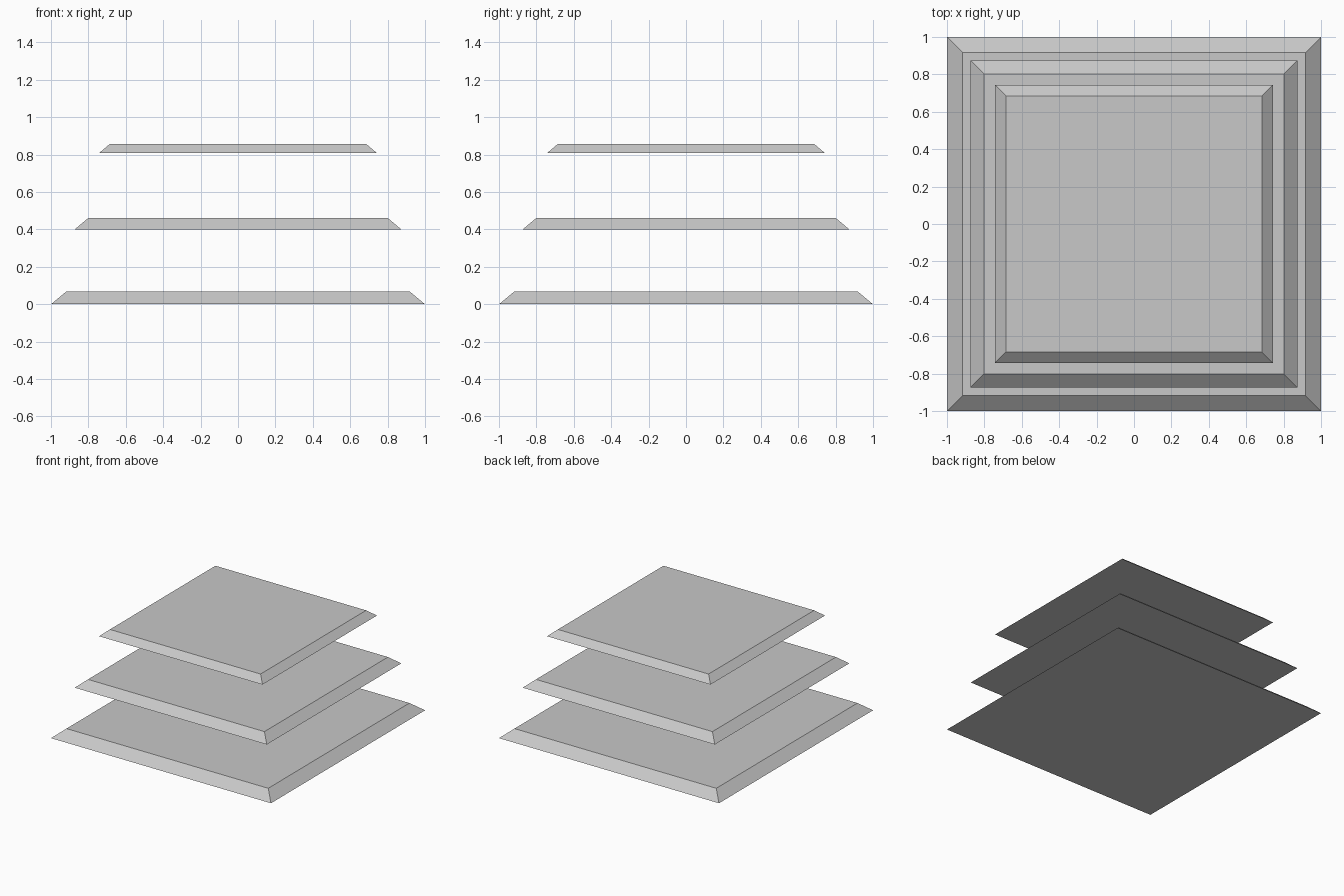
import bpy
import bmesh

cube = bpy.data.objects.get("Cube")
if cube:
    bpy.data.objects.remove(cube, do_unlink=True)

# Single plain grey
grey = bpy.data.materials.new("light_grey")
grey.use_nodes = True
colour = (0.58, 0.58, 0.58, 1)
grey.diffuse_color = colour
grey.node_tree.nodes["Principled BSDF"].inputs["Base Color"].default_value = colour


def add_slab(name, base_half, top_half, z_low, z_high):
    """Square slab whose four sides slope inward to a smaller top."""
    bm = bmesh.new()
    bmesh.ops.create_cube(bm, size=2)
    for v in bm.verts:
        upper = v.co.z > 0
        half = top_half if upper else base_half
        v.co.x *= half
        v.co.y *= half
        v.co.z = z_high if upper else z_low
    mesh = bpy.data.meshes.new(name)
    bm.to_mesh(mesh)
    bm.free()
    mesh.materials.append(grey)
    bpy.context.collection.objects.link(bpy.data.objects.new(name, mesh))


# Three floating slabs, shrinking upward
add_slab("lower_slab", 1.0, 0.917, 0.0, 0.069)
add_slab("middle_slab", 0.873, 0.802, 0.4, 0.46)
add_slab("upper_slab", 0.743, 0.685, 0.808, 0.857)
